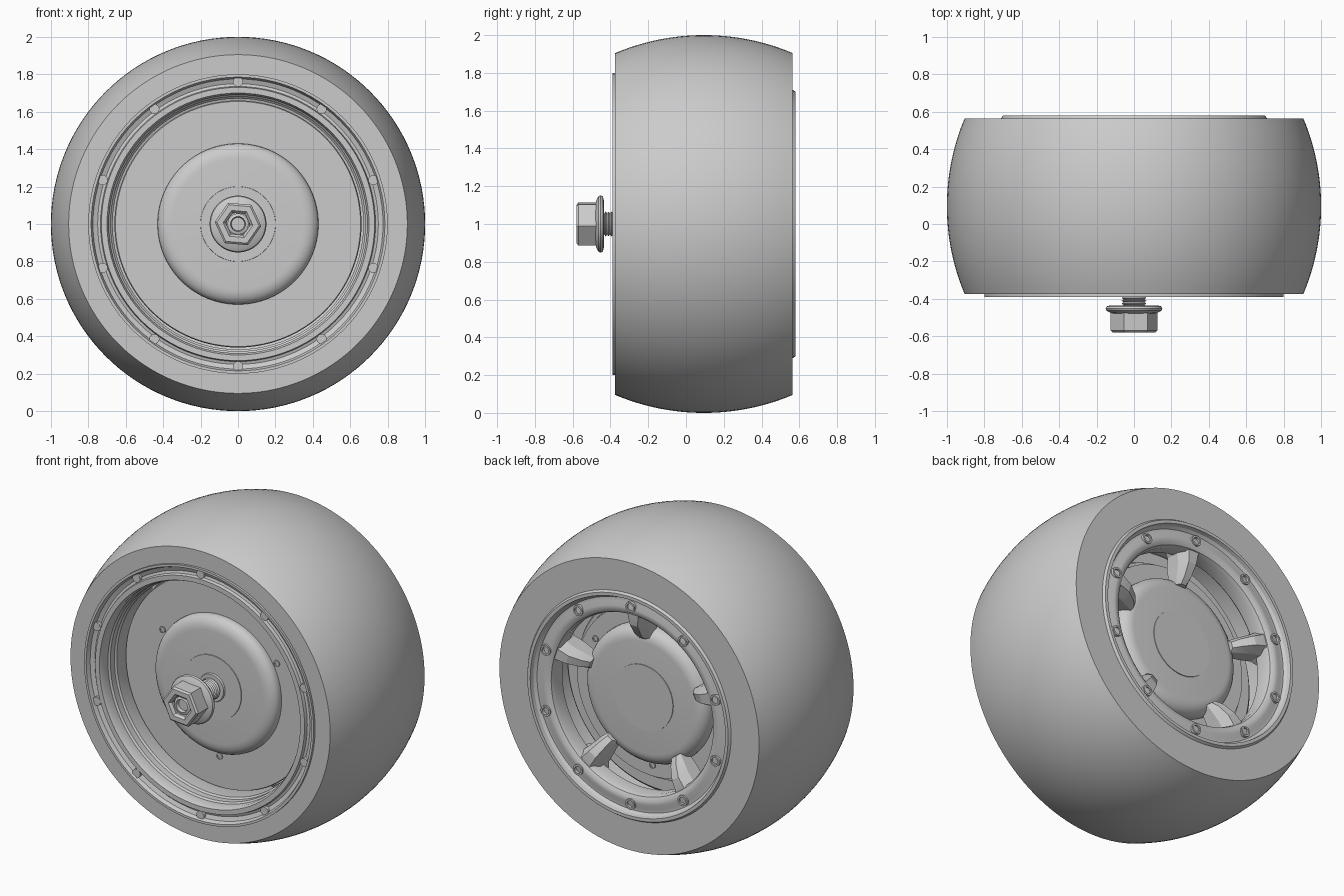
import bpy
import bmesh
from math import sin, cos, pi, radians, sqrt

cube = bpy.data.objects.get("Cube")
if cube:
    bpy.data.objects.remove(cube, do_unlink=True)

grey = bpy.data.materials.new("light_grey")
grey.use_nodes = True
grey.diffuse_color = (0.6, 0.6, 0.6, 1)
grey.node_tree.nodes["Principled BSDF"].inputs["Base Color"].default_value = (0.6, 0.6, 0.6, 1)

AXLE = 1.0  # height of the wheel axis


def finish(bm, name, angle=30):
    bmesh.ops.remove_doubles(bm, verts=bm.verts, dist=1e-5)
    bmesh.ops.recalc_face_normals(bm, faces=bm.faces)
    mesh = bpy.data.meshes.new(name)
    bm.to_mesh(mesh)
    bm.free()
    mesh.materials.append(grey)
    ob = bpy.data.objects.new(name, mesh)
    bpy.context.collection.objects.link(ob)
    bpy.ops.object.select_all(action='DESELECT')
    ob.select_set(True)
    bpy.context.view_layer.objects.active = ob
    bpy.ops.object.shade_smooth_by_angle(angle=radians(angle))
    return ob


def spin(bm, profile, segs=96, x=0, z=0, start=0, closed=True):
    """Turn (radius, y) points around an axis parallel to y."""
    rings = []
    for i in range(segs):
        a = start + 2 * pi * i / segs
        rings.append([bm.verts.new((x + r * cos(a), y, AXLE + z + r * sin(a))) for r, y in profile])
    n = len(profile)
    for i in range(segs):
        p, q = rings[i], rings[(i + 1) % segs]
        for j in range(n if closed else n - 1):
            k = (j + 1) % n
            if profile[j][0] == 0 and profile[k][0] == 0:
                continue
            if profile[j][0] == 0:
                bm.faces.new((p[j], p[k], q[k]))
            elif profile[k][0] == 0:
                bm.faces.new((p[j], p[k], q[j]))
            else:
                bm.faces.new((p[j], p[k], q[k], q[j]))


def lathe(name, profile, segs=96, closed=True, start=0, angle=30):
    bm = bmesh.new()
    spin(bm, profile, segs, start=start, closed=closed)
    return finish(bm, name, angle)


def ring_of(name, profile, count, radius, segs=16):
    """Repeat a small turned part around the wheel, one at the top."""
    bm = bmesh.new()
    for i in range(count):
        a = pi / 2 + 2 * pi * i / count
        spin(bm, profile, segs, radius * cos(a), radius * sin(a))
    return finish(bm, name)


# Tyre with a crowned tread and flat side walls
MID, HALF, BULGE = 0.095, 0.47, 0.095
R = (HALF ** 2 + BULGE ** 2) / (2 * BULGE)
tread = []
for i in range(25):
    t = -HALF + 2 * HALF * i / 24
    tread.append((1 - R + sqrt(R * R - t * t), MID + t))
lathe("tyre", tread + [(0.70, 0.565), (0.79, -0.375)], 128)

# Rim: front lip and groove, stepped barrel, rear ring
lathe("rim", [
    (0.79, -0.30), (0.80, -0.375), (0.80, -0.39), (0.785, -0.39), (0.775, -0.365),
    (0.75, -0.355), (0.735, -0.36), (0.73, -0.38), (0.70, -0.38), (0.69, -0.36),
    (0.69, -0.31), (0.68, -0.30), (0.68, -0.26), (0.67, -0.25), (0.67, -0.10),
    (0.69, -0.05), (0.69, 0.38), (0.58, 0.41), (0.56, 0.43), (0.555, 0.51),
    (0.565, 0.535), (0.585, 0.548), (0.61, 0.55), (0.64, 0.54), (0.66, 0.54),
    (0.675, 0.555), (0.68, 0.58), (0.70, 0.58), (0.71, 0.565), (0.72, 0.40),
    (0.72, -0.25)])

# Bosses in the front groove and bolt sockets on the rear ring
ring_of("front_bosses", [(0, -0.376), (0.027, -0.376), (0.027, -0.33), (0, -0.33)], 10, 0.76)
ring_of("rear_bolt_sockets", [
    (0, 0.535), (0.022, 0.535), (0.022, 0.558), (0.033, 0.558), (0.033, 0.48), (0, 0.48)], 10, 0.62)

# Short spokes reaching inward from the rear ring
bm = bmesh.new()
STATIONS = [  # radius, inner y, outer y, half width
    (0.61, 0.40, 0.53, 0.12), (0.555, 0.38, 0.53, 0.07), (0.49, 0.36, 0.52, 0.055),
    (0.42, 0.36, 0.48, 0.045), (0.38, 0.38, 0.44, 0.035)]
for i in range(5):
    a = pi / 2 + 2 * pi * i / 5
    loops = []
    for r, lo, hi, w in STATIONS:
        shoulder = lo + 0.6 * (hi - lo)
        section = [(-w, lo), (w, lo), (w, shoulder), (0.5 * w, hi), (-0.5 * w, hi), (-w, shoulder)]
        loops.append([bm.verts.new((r * cos(a) - t * sin(a), y, AXLE + r * sin(a) + t * cos(a)))
                      for t, y in section])
    for p, q in zip(loops, loops[1:]):
        for j in range(6):
            k = (j + 1) % 6
            bm.faces.new((p[j], p[k], q[k], q[j]))
    bm.faces.new(loops[0])
    bm.faces.new(loops[-1])
finish(bm, "rear_spokes", 20)


# Hub drum with a rounded dome on each side
def dome(base, top):
    pts = [(0.43, base)]
    for i in range(7):
        a = pi / 2 * i / 6
        pts.append((0.35 + 0.08 * cos(a), base + (top - base) * (0.2 + 0.8 * sin(a))))
    return pts


lathe("hub_drum", [(0, -0.25)] + dome(-0.18, -0.25)[::-1] + [
    (0.655, -0.18), (0.66, -0.17), (0.66, 0.24), (0.64, 0.26), (0.57, 0.26),
    (0.56, 0.28), (0.54, 0.28), (0.53, 0.33)] + dome(0.33, 0.42) + [(0, 0.42)])
lathe("front_hub_plate", [(0, -0.254), (0.20, -0.254), (0.203, -0.24), (0, -0.24)])
lathe("rear_hub_cap", [(0, 0.424), (0.205, 0.424), (0.207, 0.41), (0, 0.41)])

# Small screws in both drum faces: one at the bottom, two above
for name, face, out in (("front_screws", -0.18, -1), ("rear_screws", 0.33, 1)):
    bm = bmesh.new()
    for deg in (30, 150, 270):
        a = radians(deg)
        spin(bm, [(0, face + out * 0.002), (0.012, face + out * 0.002), (0.012, face + out * 0.008),
                  (0.02, face + out * 0.008), (0.02, face - out * 0.01), (0, face - out * 0.01)],
             12, 0.46 * cos(a), 0.46 * sin(a))
    finish(bm, name)

# Threaded axle stub with a collar
thread = [(0, -0.24), (0.062, -0.24)]
for i in range(14):
    y = -0.26 - 0.015 * i
    thread += [(0.066, y), (0.056, y - 0.0075)]
thread += [(0.056, -0.555), (0.04, -0.56), (0.035, -0.54), (0, -0.54)]
lathe("axle_stub", thread, 32, closed=False)
lathe("axle_collar", [(0.05, -0.25), (0.09, -0.25), (0.085, -0.265), (0.05, -0.265)], 32)

# Flange nut
lathe("nut_flange", [(0.06, -0.435), (0.125, -0.435), (0.145, -0.44), (0.152, -0.452),
                     (0.147, -0.463), (0.125, -0.475), (0.06, -0.49)], 48)
lathe("hex_nut", [(0.065, -0.46), (0.125, -0.46), (0.125, -0.57), (0.113, -0.58),
                  (0.08, -0.58), (0.065, -0.565)], 6, start=radians(55))
